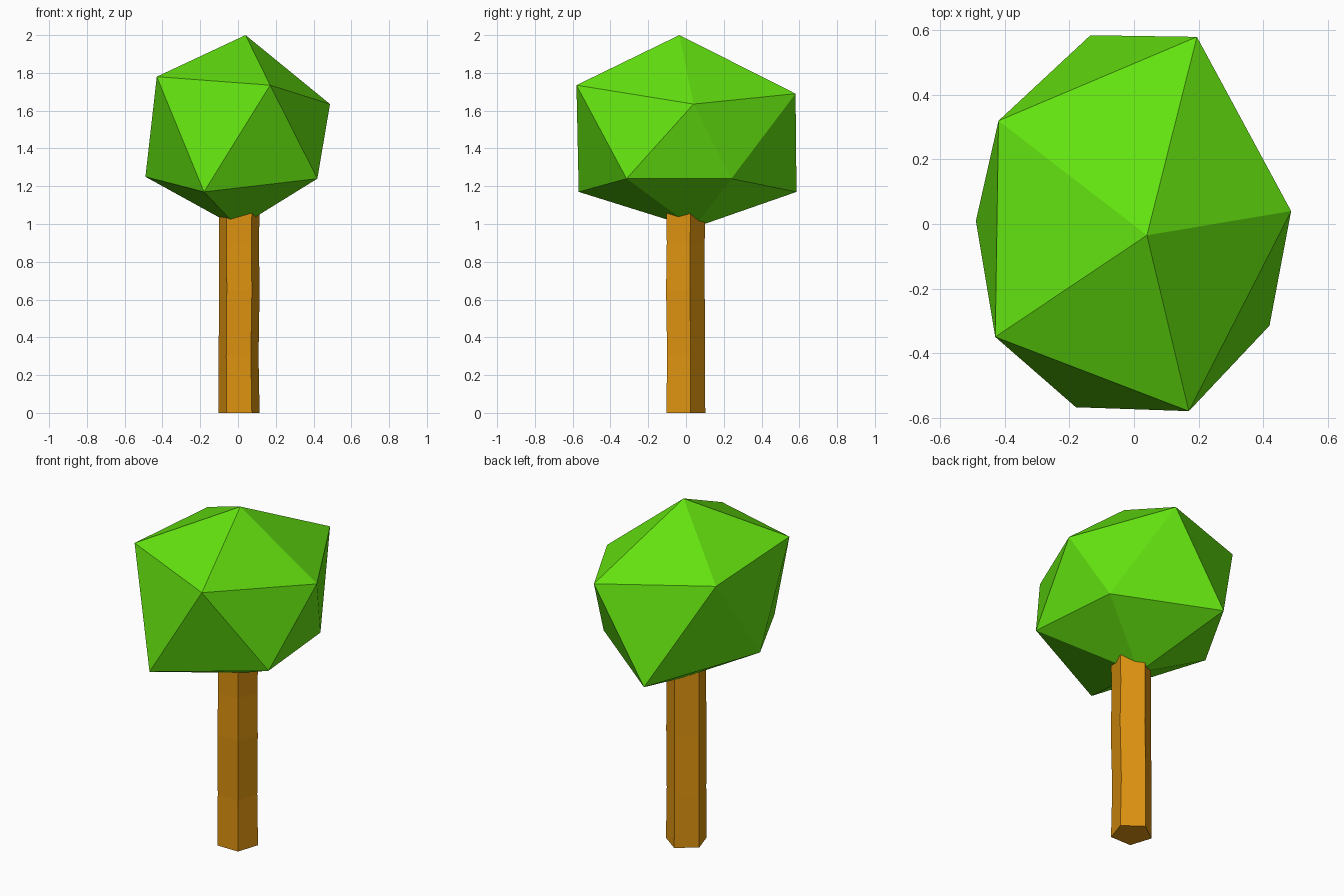
import bpy
import bmesh
import math
from mathutils import Vector

if "Cube" in bpy.data.objects:
    bpy.data.objects.remove(bpy.data.objects["Cube"])


def material(name, rgb):
    m = bpy.data.materials.new(name)
    m.diffuse_color = (*rgb, 1.0)
    m.use_nodes = True
    m.node_tree.nodes["Principled BSDF"].inputs["Base Color"].default_value = m.diffuse_color
    return m


def make_object(name, bm, mat):
    bmesh.ops.recalc_face_normals(bm, faces=bm.faces[:])
    mesh = bpy.data.meshes.new(name)
    bm.to_mesh(mesh)
    bm.free()
    mesh.materials.append(mat)
    ob = bpy.data.objects.new(name, mesh)
    bpy.context.collection.objects.link(ob)
    return ob


leaf_green = material("leaf green", (0.125, 0.76, 0.005))
bark_orange = material("bark orange", (0.72, 0.29, 0.005))

# Crown: an uneven twenty-sided ball, two staggered rings of five between two tips
top, bottom = (0.04, -0.035, 2.0), (0.0, 0.04, 0.98)
upper = [(-0.43, -0.35, 1.78), (0.17, -0.58, 1.735), (0.487, 0.04, 1.635),
         (0.195, 0.58, 1.69), (-0.42, 0.32, 1.74)]
lower = [(-0.18, -0.568, 1.17), (0.42, -0.315, 1.24), (0.37, 0.24, 1.24),
         (-0.135, 0.585, 1.17), (-0.49, 0.01, 1.25)]
bm = bmesh.new()
t, b = bm.verts.new(top), bm.verts.new(bottom)
up = [bm.verts.new(p) for p in upper]
low = [bm.verts.new(p) for p in lower]
for i in range(5):
    j = (i + 1) % 5
    bm.faces.new((t, up[i], up[j]))
    bm.faces.new((up[i], low[i], up[j]))
    bm.faces.new((low[i], low[j], up[j]))
    bm.faces.new((b, low[j], low[i]))
make_object("crown", bm, leaf_green)

# Trunk: five-sided post with slightly wobbly rings: height, radius, x and y shift
bm = bmesh.new()
rings = []
for z, r, dx, dy in [(0.0, 0.114, 0.006, -0.012), (0.3, 0.111, 0.003, -0.01),
                     (0.65, 0.113, 0.007, -0.014), (0.9, 0.111, 0.005, -0.012),
                     (1.07, 0.113, 0.007, -0.012)]:
    ring = []
    for k in range(5):
        a = math.radians(-126 + 72 * k)
        ring.append(bm.verts.new(Vector((r * math.cos(a) + dx, r * math.sin(a) + dy, z))))
    rings.append(ring)
for r0, r1 in zip(rings, rings[1:]):
    for i in range(5):
        j = (i + 1) % 5
        bm.faces.new((r0[i], r0[j], r1[j], r1[i]))
bm.faces.new(rings[0][::-1])
bm.faces.new(rings[-1])
make_object("trunk", bm, bark_orange)
